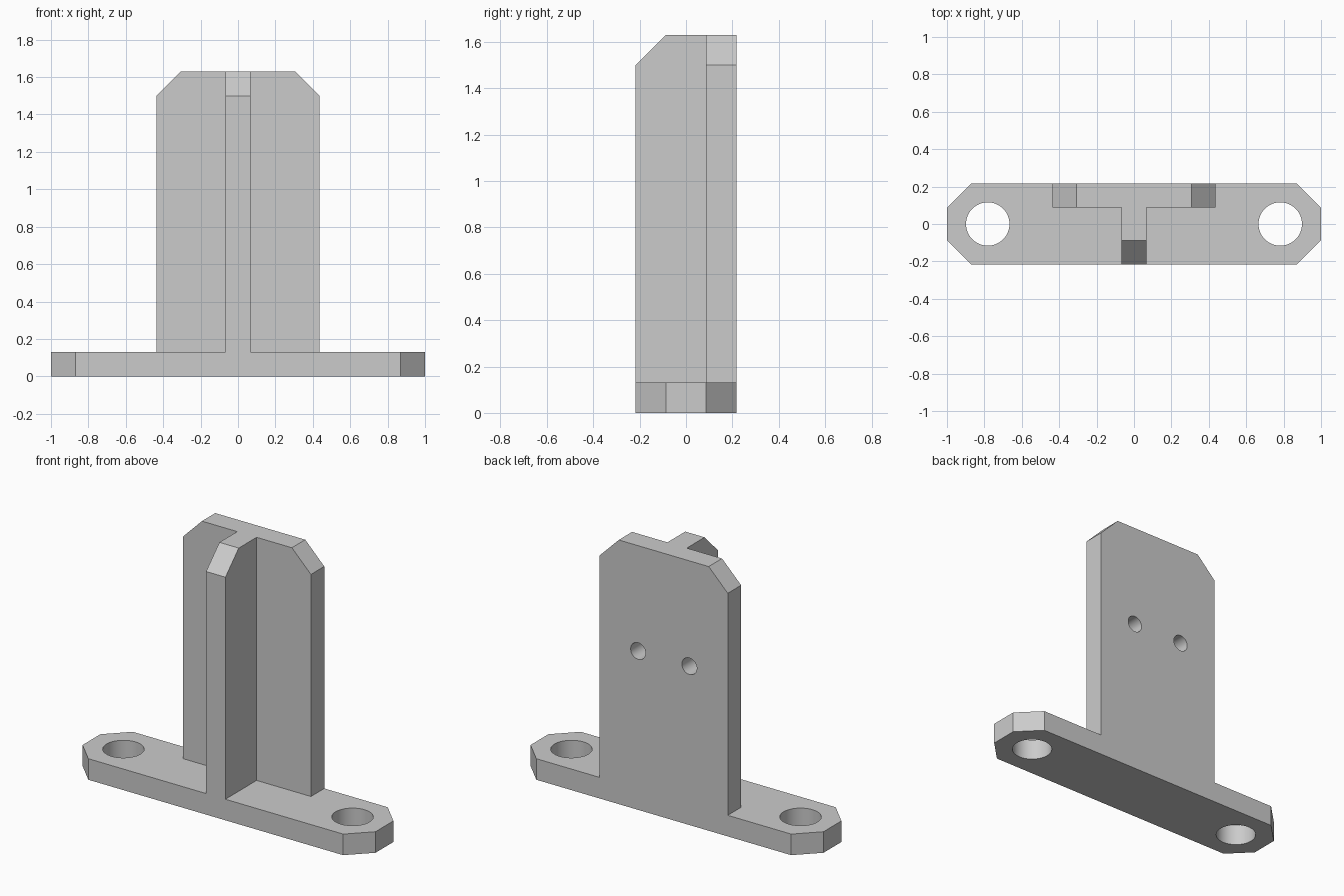
import bpy, bmesh
from mathutils import Vector, Matrix

if "Cube" in bpy.data.objects:
    bpy.data.objects.remove(bpy.data.objects["Cube"], do_unlink=True)

HALF_DEPTH = 0.217   # half depth of the foot
THICK = 0.13         # thickness of every plate
CUT = 0.13           # corner chamfer
HEIGHT = 1.63

grey = bpy.data.materials.new("plain_grey")
grey.use_nodes = True
grey.diffuse_color = (0.6, 0.6, 0.6, 1)
grey.node_tree.nodes["Principled BSDF"].inputs["Base Color"].default_value = (0.6, 0.6, 0.6, 1)


def finish(name, bm):
    bmesh.ops.recalc_face_normals(bm, faces=bm.faces[:])
    mesh = bpy.data.meshes.new(name)
    bm.to_mesh(mesh)
    bm.free()
    mesh.materials.append(grey)
    obj = bpy.data.objects.new(name, mesh)
    bpy.context.collection.objects.link(obj)
    return obj


def slab(name, outline, offset):
    """Extrude a flat outline along the offset vector."""
    bm = bmesh.new()
    face = bm.faces.new([bm.verts.new(p) for p in outline])
    out = bmesh.ops.extrude_face_region(bm, geom=[face], use_keep_orig=True)
    moved = [v for v in out["geom"] if isinstance(v, bmesh.types.BMVert)]
    bmesh.ops.translate(bm, verts=moved, vec=Vector(offset))
    return finish(name, bm)


def drill(name, centre, radius, length, axis):
    """Cylinder cutter along the given axis."""
    bm = bmesh.new()
    turn = Vector((0, 0, 1)).rotation_difference(Vector(axis)).to_matrix().to_4x4()
    bmesh.ops.create_cone(bm, cap_ends=True, segments=48, radius1=radius, radius2=radius,
                          depth=length, matrix=Matrix.Translation(centre) @ turn)
    obj = finish(name, bm)
    obj.hide_render = True
    return obj


def combine(target, tool, operation):
    """Apply a boolean and remove the tool."""
    mod = target.modifiers.new(operation.lower(), "BOOLEAN")
    mod.object, mod.operation, mod.solver = tool, operation, "EXACT"
    bpy.context.view_layer.objects.active = target
    bpy.ops.object.modifier_apply(modifier=mod.name)
    bpy.data.objects.remove(tool, do_unlink=True)


# Foot: long bar with chamfered corners
D = HALF_DEPTH
quarter = [(1, D - CUT), (1 - CUT, D)]
half = quarter + [(-x, y) for x, y in reversed(quarter)]
foot = half + [(-x, -y) for x, y in half]
bracket = slab("mounting_bracket", [(x, y, 0) for x, y in foot], (0, 0, THICK))

# Back plate: upright with clipped top corners
W = 0.437
side = [(W, 0.05), (W, HEIGHT - CUT), (W - CUT, HEIGHT)]
plate = side + [(-x, z) for x, z in reversed(side)]
combine(bracket, slab("back_plate", [(x, D, z) for x, z in plate], (0, -THICK, 0)), "UNION")

# Front rib: stiffener with a clipped top front corner
R = 0.066
rib = [(-D, 0.05), (-D, HEIGHT - CUT), (CUT - D, HEIGHT), (D - 0.06, HEIGHT), (D - 0.06, 0.05)]
combine(bracket, slab("front_rib", [(-R, y, z) for y, z in rib], (2 * R, 0, 0)), "UNION")

# Bolt holes through the foot and blind holes in the back plate
for s in (-1, 1):
    combine(bracket, drill("bolt_hole", (s * 0.782, 0, THICK / 2), 0.116, 0.5, (0, 0, 1)), "DIFFERENCE")
    combine(bracket, drill("blind_hole", (s * 0.175, D, 0.98), 0.051, 0.23, (0, 1, 0)), "DIFFERENCE")

# Merge coplanar faces left by the unions
bm = bmesh.new()
bm.from_mesh(bracket.data)
bmesh.ops.remove_doubles(bm, verts=bm.verts[:], dist=0.0001)
bmesh.ops.dissolve_limit(bm, angle_limit=0.01, verts=bm.verts[:], edges=bm.edges[:])
bm.to_mesh(bracket.data)
bm.free()

# Smooth hole walls, sharp corners
bpy.ops.object.select_all(action="DESELECT")
bracket.select_set(True)
bpy.context.view_layer.objects.active = bracket
bpy.ops.object.shade_smooth_by_angle(angle=0.5)
